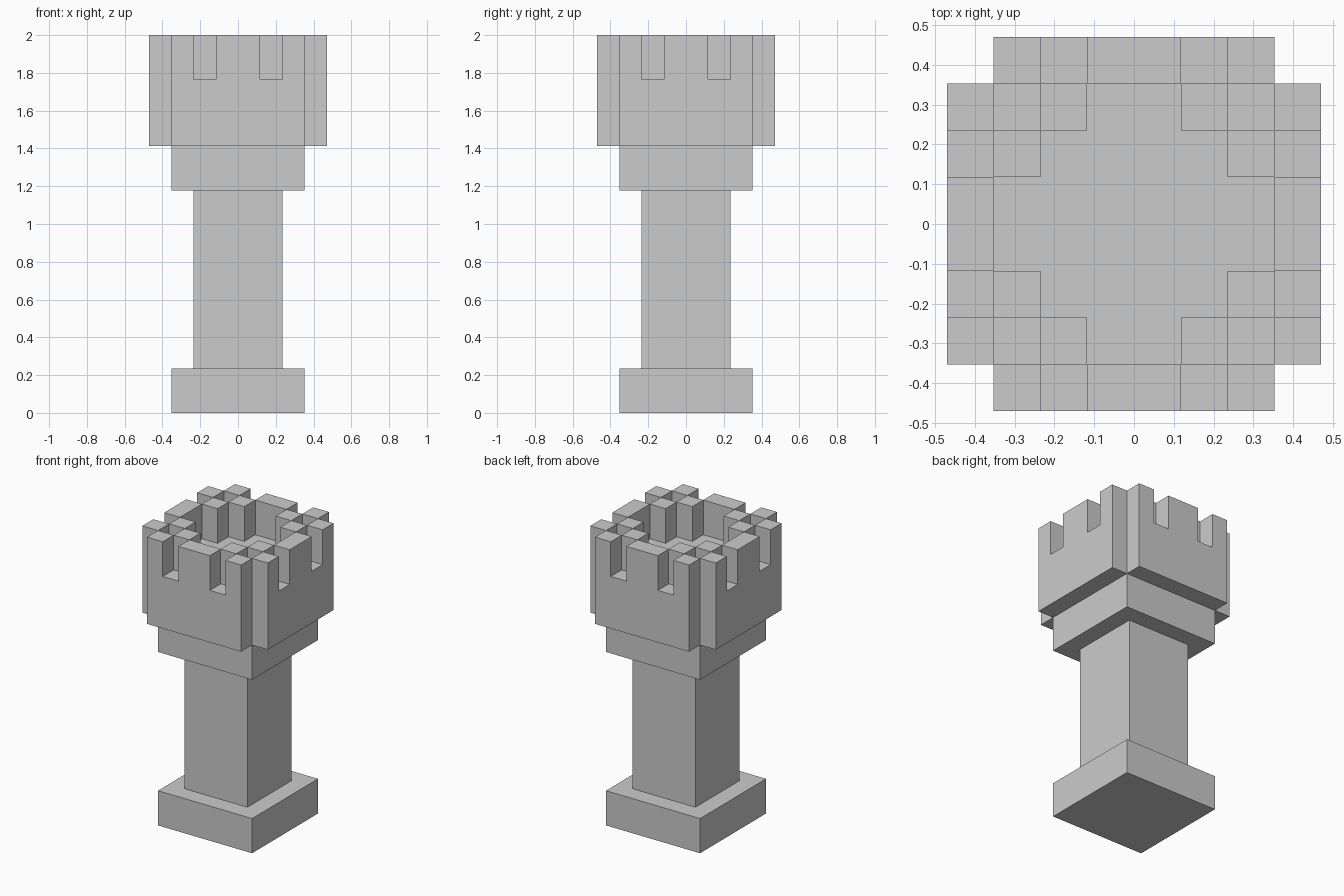
import bpy
import bmesh
import math
from mathutils import Vector

if "Cube" in bpy.data.objects:
    bpy.data.objects.remove(bpy.data.objects["Cube"], do_unlink=True)

U = 2 / 17  # one block of the tower

stone = bpy.data.materials.new("grey_stone")
stone.use_nodes = True
stone.diffuse_color = (0.6, 0.6, 0.6, 1)
stone.node_tree.nodes["Principled BSDF"].inputs["Base Color"].default_value = stone.diffuse_color


def add_object(name, bm):
    mesh = bpy.data.meshes.new(name)
    bm.to_mesh(mesh)
    bm.free()
    mesh.materials.append(stone)
    obj = bpy.data.objects.new(name, mesh)
    bpy.context.collection.objects.link(obj)


def square_block(name, half, low, high):
    bm = bmesh.new()
    bmesh.ops.create_cube(bm, size=1)
    bmesh.ops.scale(bm, vec=Vector((2 * half, 2 * half, high - low)) * U, verts=bm.verts)
    bmesh.ops.translate(bm, vec=(0, 0, (low + high) / 2 * U), verts=bm.verts)
    add_object(name, bm)


square_block("base", 3, 0, 2)
square_block("shaft", 2, 2, 10)
square_block("collar", 3, 10, 12)

# Battlement head: a solid lower layer and a layer of merlons above it
LEVELS = (12, 15, 17)


def filled(i, j, layer):
    near, far = sorted((int(abs(i + 0.5)), int(abs(j + 0.5))))
    if far > 3 or near == 3 or layer not in (0, 1):
        return False
    if layer == 0:
        return True
    # outer wall has a gap beside each middle merlon; an inner block backs each gap
    return (far == 3 and near != 1) or (far == 2 and near == 1)


bm = bmesh.new()
for i in range(-4, 4):
    for j in range(-4, 4):
        for layer in (0, 1):
            if not filled(i, j, layer):
                continue
            low = Vector((i, j, LEVELS[layer]))
            size = Vector((1, 1, LEVELS[layer + 1] - LEVELS[layer]))
            for axis in range(3):
                for side in (0, 1):
                    cell = [i, j, layer]
                    cell[axis] += 2 * side - 1
                    if filled(*cell):
                        continue
                    # exposed side of this block, wound to face outward
                    b, c = (axis + 1) % 3, (axis + 2) % 3
                    corners = []
                    for s, t in ((0, 0), (1, 0), (1, 1), (0, 1)):
                        p = low.copy()
                        p[axis] += side * size[axis]
                        p[b] += s * size[b]
                        p[c] += t * size[c]
                        corners.append(bm.verts.new(p * U))
                    bm.faces.new(corners if side else corners[::-1])
bmesh.ops.remove_doubles(bm, verts=bm.verts, dist=0.001)
bmesh.ops.dissolve_limit(bm, angle_limit=math.radians(1), verts=bm.verts, edges=bm.edges)
add_object("battlement_head", bm)
